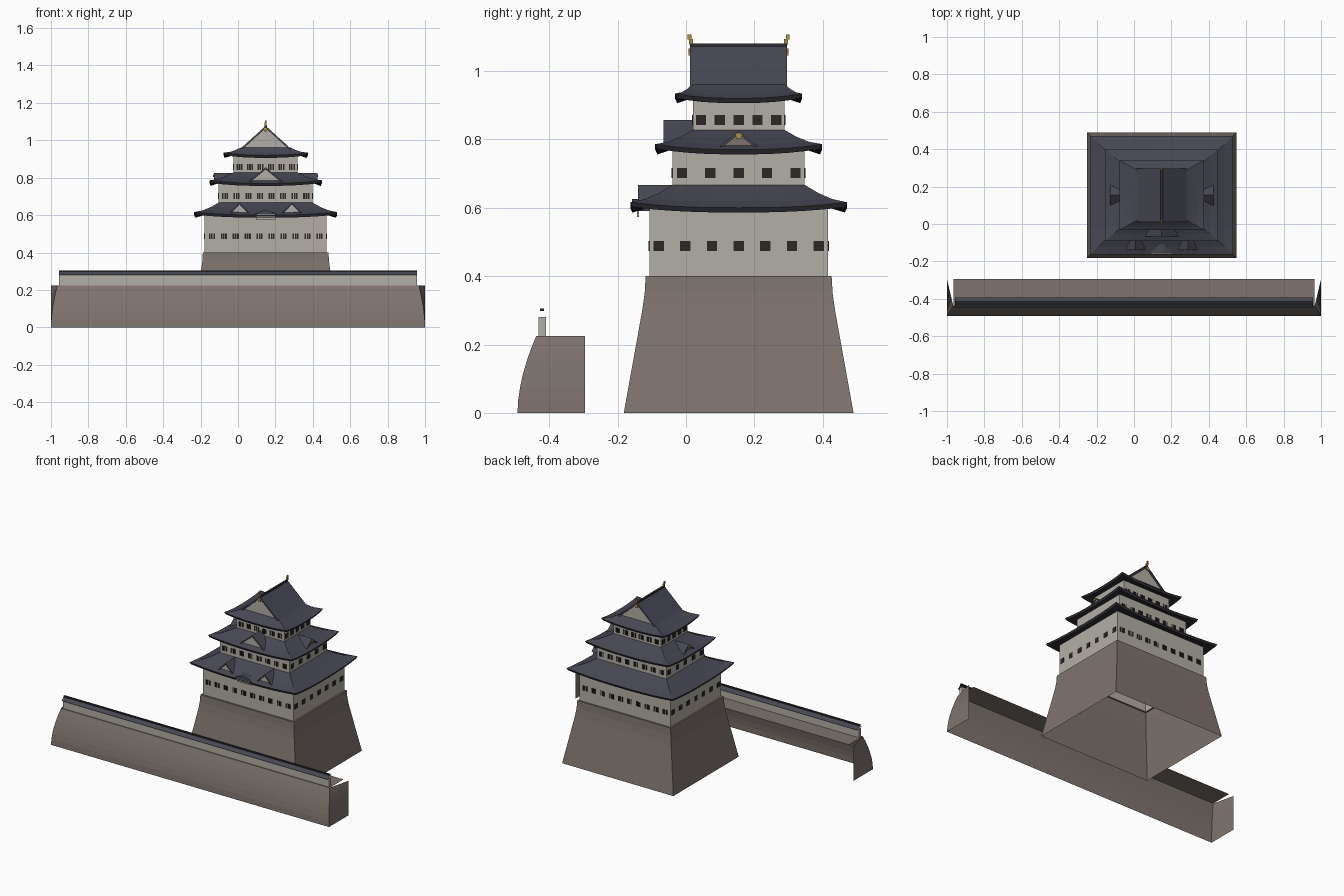
import bpy
from math import pi, cos
from mathutils import Matrix, Vector

if "Cube" in bpy.data.objects:
    bpy.data.objects.remove(bpy.data.objects["Cube"])


def material(name, rgb):
    m = bpy.data.materials.new(name)
    m.use_nodes = True
    m.diffuse_color = (*rgb, 1)
    m.node_tree.nodes["Principled BSDF"].inputs["Base Color"].default_value = (*rgb, 1)
    return m


PLASTER = material("pale plaster", (0.45, 0.43, 0.38))
STONE = material("brown stone", (0.21, 0.175, 0.155))
TILE = material("slate tile", (0.063, 0.063, 0.088))
TRIM = material("dark eave", (0.028, 0.028, 0.036))
DARK = material("window dark", (0.025, 0.02, 0.018))
GOLD = material("gold", (0.45, 0.28, 0.035))

CX, CY = 0.148, 0.154  # keep centre
KEEP = Matrix.Translation((CX, CY, 0))


def mesh(name, verts, faces, mats, index=None, place=None):
    me = bpy.data.meshes.new(name)
    me.from_pydata([tuple(v) for v in verts], [], faces)
    for m in mats:
        me.materials.append(m)
    if index:
        for p, i in zip(me.polygons, index):
            p.material_index = i
    if place:
        me.transform(place)
    ob = bpy.data.objects.new(name, me)
    bpy.context.collection.objects.link(ob)
    return ob


def loft(name, rings, mats, bands=None, closed=True, place=None):
    """Skin a stack of equal-length rings; bands gives each band's material."""
    n = len(rings[0])
    faces, index = [], []
    for r in range(len(rings) - 1):
        for j in range(n if closed else n - 1):
            k = (j + 1) % n
            faces.append((r * n + j, r * n + k, r * n + n + k, r * n + n + j))
            index.append(bands[r] if bands else 0)
    return mesh(name, [v for ring in rings for v in ring], faces, mats, index, place)


def rect(hx, hy, z, lift=0.0, n=1):
    """Rectangular ring whose corners rise by lift."""
    corners = [(-hx, -hy), (hx, -hy), (hx, hy), (-hx, hy)]
    pts = []
    for c in range(4):
        a, b = Vector(corners[c]), Vector(corners[(c + 1) % 4])
        for i in range(n):
            p = a.lerp(b, i / n)
            pts.append((p.x, p.y, z + lift * abs(2 * i / n - 1) ** 2.5))
    return pts


def prism(name, outline, y0, y1, mat, place):
    """Extrude an (x, z) outline along y."""
    n = len(outline)
    verts = [(a, y, z) for y in (y0, y1) for a, z in outline]
    faces = [tuple(range(n)), tuple(range(2 * n - 1, n - 1, -1))]
    faces += [(j, n + j, n + (j + 1) % n, (j + 1) % n) for j in range(n)]
    return mesh(name, verts, faces, [mat], place=place)


def box(name, lo, hi, mat, place=None):
    (x0, y0, z0), (x1, y1, z1) = lo, hi
    return prism(name, [(x0, z0), (x1, z0), (x1, z1), (x0, z1)], y0, y1, mat, place)


def gable(name, place, half, z0, top, depth, panel, both=False, t=0.012):
    """Pitched roof with a recessed triangular end panel, front at local y = 0."""
    prism(name + "_roof", [(-half, z0), (-half + t, z0), (0, top - t), (half - t, z0),
                           (half, z0), (0, top)], 0, depth, TILE, place)
    tri = [(-half + t, z0), (half - t, z0), (0, top - t)]
    prism(name + "_panel", tri, 0.01, 0.014, panel, place)
    if both:
        prism(name + "_rear_panel", tri, depth - 0.014, depth - 0.01, panel, place)


# Stone podium, open underneath
loft("stone_base", [rect(0.40, 0.336, 0), rect(0.382, 0.318, 0.1), rect(0.364, 0.3, 0.2),
                    rect(0.346, 0.282, 0.3), rect(0.339, 0.275, 0.35),
                    rect(0.336, 0.272, 0.4), rect(0.326, 0.261, 0.4)], [STONE], place=KEEP)

# Storeys: half x, half y, floor z, top z, window z, front count/step, side count/step
STOREYS = {
    "first": (0.326, 0.261, 0.40, 0.605, 0.488, 10, 0.064, 7, 0.078),
    "second": (0.251, 0.193, 0.655, 0.775, 0.702, 8, 0.062, 5, 0.083),
    "third": (0.171, 0.134, 0.815, 0.925, 0.857, 6, 0.056, 5, 0.055),
}
for name, (hx, hy, z0, z1, wz, nf, sf, ns, ss) in STOREYS.items():
    loft(name + "_storey", [rect(hx, hy, z0), rect(hx, hy, z1)], [PLASTER], place=KEEP)
    for side in range(4):
        turn = KEEP @ Matrix.Rotation(side * pi / 2, 4, "Z")
        front = side % 2 == 0
        count, step, off = (nf, sf, hy) if front else (ns, ss, hx)
        for i in range(count):
            c = (i - (count - 1) / 2) * step
            # barred windows front and back, plain ones on the sides
            slats = [(c + d, 0.0042) for d in (-0.012, 0, 0.012)] if front else [(c, 0.015)]
            for a, w in slats:
                box(name + "_window", (a - w, -off - 0.003, wz - 0.015),
                    (a + w, -off + 0.001, wz + 0.015), DARK, turn)


# Hipped roofs with upswept corners
def hip_roof(name, outer, inner, wall, eave, top, lift):
    (ox, oy), (ix, iy), n = outer, inner, 10
    rings = [rect(wall[0], wall[1], eave + 0.015, 0, n),
             rect(ox - 0.006, oy - 0.006, eave, lift, n),
             rect(ox, oy, eave + 0.014, lift, n)]
    for t, rise in ((0.35, 0.28), (0.68, 0.62), (1, 1)):
        rings.append(rect(ox + (ix - ox) * t, oy + (iy - oy) * t,
                          eave + 0.014 + (top - eave - 0.014) * rise, lift * (1 - t) ** 2, n))
    loft(name, rings, [TILE, TRIM], [1, 1, 0, 0, 0], place=KEEP)


hip_roof("lower_roof", (0.382, 0.317), (0.251, 0.193), (0.326, 0.261), 0.586, 0.667, 0.016)
hip_roof("middle_roof", (0.30, 0.244), (0.171, 0.134), (0.251, 0.193), 0.756, 0.828, 0.016)
hip_roof("upper_roof", (0.225, 0.186), (0.132, 0.134), (0.171, 0.134), 0.906, 0.962, 0.014)

# Top gabled roof, ridge and gold finials
gable("top_gable", Matrix.Translation((CX, CY - 0.142, 0)), 0.14, 0.95, 1.077,
      0.284, PLASTER, both=True)
box("top_ridge", (-0.006, -0.142, 1.066), (0.006, 0.142, 1.081), TRIM, KEEP)
for s in (-1, 1):
    turn = KEEP @ Matrix.Rotation(0 if s < 0 else pi, 4, "Z")
    box("finial_body", (-0.005, -0.145, 1.078), (0.005, -0.133, 1.094), GOLD, turn)
    box("finial_tail", (-0.004, -0.149, 1.092), (0.004, -0.138, 1.107), GOLD, turn)
    box("gable_crest", (-0.008, -0.146, 1.046), (0.008, -0.141, 1.066), GOLD, turn)

# Dormer gables on the lower and middle roofs
for s in (-1, 1):
    gable("lower_dormer", Matrix.Translation((CX + s * 0.14, -0.14, 0)),
          0.06, 0.604, 0.667, 0.105, PLASTER, t=0.01)
    side = KEEP @ Matrix.Rotation(s * pi / 2, 4, "Z") @ Matrix.Translation((0, -0.277, 0))
    gable("side_dormer", side, 0.066, 0.77, 0.825, 0.108, STONE, t=0.01)
    box("side_crest", (-0.008, -0.004, 0.803), (0.008, 0.002, 0.817), GOLD, side)
gable("middle_dormer", Matrix.Translation((CX, -0.066, 0)), 0.105, 0.768, 0.856, 0.088, PLASTER)

# Curved central gable and the bay under it
mid = Matrix.Translation((CX, -0.158, 0))
arch = [(a / 50, 0.6 + 0.026 * cos(a * pi / 8) ** 2) for a in range(-4, 5)]
prism("arched_gable", [(-0.08, 0.59)] + arch + [(0.08, 0.59)], 0, 0.09, TILE, mid)
box("arch_panel", (-0.05, -0.003, 0.592), (0.05, 0.001, 0.603), PLASTER, mid)
box("bay_panel", (-0.052, 0.014, 0.573), (0.052, 0.02, 0.6), PLASTER, mid)

# Curved retaining wall, open at the back and underneath
levels = [(0.225 * i / 6, 0.055 * (i / 6) ** 1.8, 0.034 * (i / 6) ** 1.8) for i in range(7)]
loft("retaining_wall", [[(-1, -0.295, z), (-1 + sx, -0.493 + sy, z),
                         (1 - sx, -0.493 + sy, z), (1, -0.295, z)] for z, sy, sx in levels],
     [STONE], closed=False)
mesh("retaining_wall_top", [(-0.966, -0.438, 0.225), (0.966, -0.438, 0.225),
                            (0.966, -0.295, 0.225), (-0.966, -0.295, 0.225)],
     [(0, 1, 2, 3)], [STONE])

# Plaster parapet with a small tiled roof
box("parapet", (-0.957, -0.432, 0.225), (0.957, -0.409, 0.281), PLASTER)
rows = [(-0.446, 0.279), (-0.421, 0.3), (-0.394, 0.279)]
loft("parapet_roof", [[(-0.957, y, z), (0.957, y, z)] for y, z in rows], [TILE], closed=False)
box("parapet_ridge", (-0.957, -0.427, 0.298), (0.957, -0.415, 0.305), TRIM)
